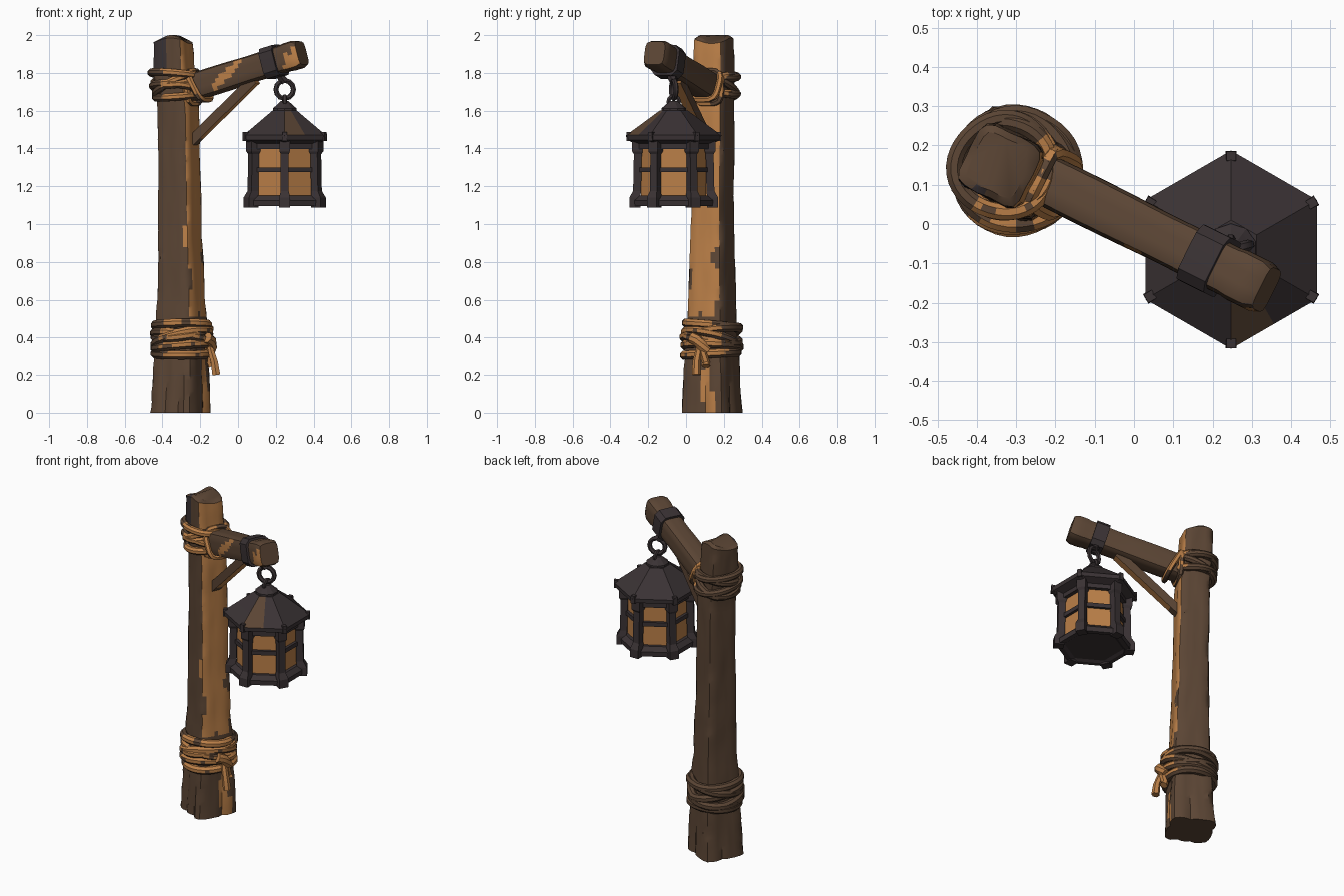
import bpy, bmesh, math, random
from mathutils import Vector, noise

if "Cube" in bpy.data.objects:
    bpy.data.objects.remove(bpy.data.objects["Cube"])
random.seed(4)

def material(name, rgb):
    m = bpy.data.materials.new(name)
    m.diffuse_color = (*rgb, 1)
    m.use_nodes = True
    m.node_tree.nodes["Principled BSDF"].inputs["Base Color"].default_value = m.diffuse_color
    return m

WOOD = material("brown_wood", (0.105, 0.060, 0.035))
GLOW = material("amber_glow", (0.50, 0.215, 0.065))
IRON = material("dark_iron", (0.042, 0.032, 0.034))
MATS = [WOOD, GLOW, IRON]
U = Vector((0.89, -0.456, 0))      # beam direction seen from above
V = Vector((0.456, 0.89, 0))
Z = Vector((0, 0, 1))

def loft(name, rings, color=0, closed=False, smooth=True):
    """Skin a list of point rings; color is an index or a rule(center, normal)."""
    bm = bmesh.new()
    vs = [[bm.verts.new(p) for p in r] for r in rings]
    n = len(rings[0])
    for i in range(len(vs) if closed else len(vs) - 1):
        a, b = vs[i], vs[(i + 1) % len(vs)]
        for j in range(n):
            bm.faces.new((a[j], a[(j + 1) % n], b[(j + 1) % n], b[j]))
    if not closed:
        bm.faces.new(vs[0])
        bm.faces.new(vs[-1])
    bmesh.ops.recalc_face_normals(bm, faces=bm.faces)
    bm.normal_update()
    for f in bm.faces:
        f.material_index = color(f.calc_center_median(), f.normal) if callable(color) else color
    me = bpy.data.meshes.new(name)
    bm.to_mesh(me)
    bm.free()
    for m in MATS:
        me.materials.append(m)
    ob = bpy.data.objects.new(name, me)
    bpy.context.collection.objects.link(ob)
    if smooth:
        bpy.context.view_layer.objects.active = ob
        bpy.ops.object.select_all(action='DESELECT')
        ob.select_set(True)
        bpy.ops.object.shade_smooth_by_angle(angle=math.radians(35))
    return ob

def tube(name, path, radius, sides=8, color=0, closed=False, smooth=True, up=Z):
    n, rings = len(path), []
    for i, p in enumerate(path):
        a = path[(i - 1) % n] if closed else path[max(i - 1, 0)]
        b = path[(i + 1) % n] if closed else path[min(i + 1, n - 1)]
        t = (b - a).normalized()
        s = t.cross(up).normalized()
        w = s.cross(t)
        r = radius(i / (n - 1)) if callable(radius) else radius
        rings.append([p + r * (s * math.cos(k) + w * math.sin(k))
                      for k in (2 * math.pi * (j + .5) / sides for j in range(sides))])
    return loft(name, rings, color, closed, smooth)

def squircle(a, p=6):
    c, s = math.cos(a), math.sin(a)
    k = (abs(c) ** p + abs(s) ** p) ** (-1 / p)
    return c * k, s * k

# ---- post: rounded square turned to face along the beam ----
PROFILE = [(0, -.307, .137, .134), (.3, -.30, .135, .119), (.6, -.30, .137, .106),
           (1.0, -.306, .14, .095), (1.6, -.315, .145, .092), (1.8, -.335, .148, .091),
           (2.0, -.343, .15, .086)]

def post_at(z):
    for a, b in zip(PROFILE, PROFILE[1:]):
        if z <= b[0]:
            t = (z - a[0]) / (b[0] - a[0])
            return [a[k] + t * (b[k] - a[k]) for k in (1, 2, 3)]
    return PROFILE[-1][1:]

def post_color(c, n):
    nz = noise.noise(Vector((c.x * 9, c.y * 9, c.z * 3.5)))
    facing = n.dot(U)
    if c.z > 1.82 and c.x < -.385 and n.dot(V) < -.5:
        return 2
    limit = .62 if c.z > .88 else (.85 if c.z > .5 else 1.05)
    return 1 if facing > limit + .45 * nz and abs(n.z) < .5 else 0

rings = []
for i in range(72):
    z = i / 70 * 1.985 if i < 71 else 2.0
    cx, cy, h = post_at(z)
    chip = 1 if i < 71 else .8
    ring = []
    for j in range(32):
        a = 2 * math.pi * j / 32
        x, y = squircle(a)
        k = h * chip * (1 + .05 * noise.noise(Vector((x * 2, y * 2, z * 5))))
        if j % 8 == 4:                                   # chipped corners
            k *= 1 - .10 * max(0, noise.noise(Vector((j, 3, z * 9))))
        if z < .5 and j in (1, 7, 15, 23, 26):           # cracks at the foot
            k *= 1 - .10 * (1 - z / .5)
        zz = z
        if z > 1.9:                                      # uneven sawn top
            zz -= (z - 1.9) * .35 * (.5 + .5 * math.sin(a * 2 + 1))
        ring.append(Vector((cx, cy, zz)) + U * x * k + V * y * k)
    rings.append(ring)
loft("post", rings, post_color)

# ---- slanted beam ----
B0, B1 = Vector((-.31, .155, 1.70)), Vector((.338, -.167, 1.905))
BD = (B1 - B0).normalized()
BS = BD.cross(Z).normalized()       # towards the front
BU = BS.cross(BD)

def beam_x(x):
    return B0 + (B1 - B0) * ((x - B0.x) / (B1.x - B0.x))

def beam_color(c, n):
    if n.dot(BS) < .5:
        return 0
    d = (c - beam_x(c.x)).dot(BU)
    if -.14 < c.x < .01 and abs(d - (c.x + .07) * .6) < .026:
        return 1
    return 1 if c.x > .245 and d < .02 + .06 * noise.noise(c * 20) else 0

rings = []
for i in range(31):
    p = B0.lerp(B1, i / 30)
    k = .90 if i == 30 else 1 + .05 * noise.noise(p * 6) + (.05 if i > 26 else 0)
    ring = []
    for j in range(24):
        x, y = squircle(2 * math.pi * j / 24, 5)
        ring.append(p + BS * x * .065 * k + BU * y * .071 * k)
    rings.append(ring)
loft("beam", rings, beam_color)

# ---- diagonal brace ----
lo, hi = Vector((-.25, .115, 1.43)), Vector((.09, -.045, 1.765))
tube("brace", [lo.lerp(hi, t / 8) for t in range(9)], .036, 4,
     lambda c, n: 1 if n.dot(U) > .3 and noise.noise(c * 8) > -.25 else 0)

# ---- rope bindings ----
def rope_color(c, n):
    cx, cy, _ = post_at(c.z)
    a = math.degrees(math.atan2(c.y - cy, c.x - cx))
    nz = noise.noise(c * 16)
    return 1 if -125 + 30 * nz < a < 18 + 40 * nz and (n.z > -.45) and nz > -.32 else 0

def rope_loop(name, z, r, tilt, phase, thick):
    path = []
    for i in range(40):
        a = 2 * math.pi * i / 40
        zz = z + tilt * math.sin(a + phase)
        cx, cy, _ = post_at(zz)
        k = r * (1 + .03 * math.sin(3 * a + phase))
        path.append(Vector((cx + k * math.cos(a), cy + k * math.sin(a), zz)))
    tube(name, path, thick, 8, rope_color, True)

for i, (z, tilt, ph) in enumerate([(.315, .008, 0), (.355, .014, 2), (.40, .03, 4.0),
                                   (.425, .03, .8), (.465, .012, 3), (.39, .05, 2.4)]):
    rope_loop(f"lower_rope_{i}", z, .139 + .004 * (i % 2), tilt, ph, .025)
for i, (z, tilt, ph) in enumerate([(1.68, .012, 1), (1.715, .03, 3.6), (1.76, .025, .6),
                                   (1.79, .015, 4), (1.73, .06, 2.2)]):
    rope_loop(f"upper_rope_{i}", z, .115 + .005 * (i % 2), tilt, ph, .022)

# rope lashed around the beam root
for i, x in enumerate((-.235, -.205)):
    c = beam_x(x)
    path = []
    for k in range(24):
        px, py = squircle(2 * math.pi * k / 24, 4)
        path.append(c + BS * px * .077 + BU * py * .083 + BD * .02 * py * (1 - 2 * i))
    tube(f"beam_lashing_{i}", path, .017, 6, rope_color, True, up=BD)

# knot and hanging ends
tube("rope_knot", [Vector((-.165, .03, .40)), Vector((-.145, .06, .385)), Vector((-.14, .085, .355)),
                   Vector((-.15, .11, .33))], .03, 8, 1)
for i, (y, x, z) in enumerate(((.055, -.115, .20), (.105, -.135, .25))):
    path = [Vector((-.155, .075, .38)), Vector((-.14, (y + .075) / 2, .32)), Vector((x - .01, y, .27)),
            Vector((x, y, z))]
    tube(f"rope_end_{i}", path, lambda t: .016 + .008 * t, 6, 1, up=Vector((0, 1, 0)))

# ---- iron strap, link and ring ----
rings = []
for s, k in ((-.04, .9), (-.04, 1.13), (.04, 1.13), (.04, .9)):
    c = beam_x(.19) + BD * s
    rings.append([c + BS * x * .069 * k + BU * y * .074 * k
                  for x, y in (squircle(2 * math.pi * (j + .5) / 16, 6) for j in range(16))])
loft("beam_strap", rings, 2, smooth=False)
L = Vector((.247, -.065, 0))
tube("strap_hook", [Vector((.20, -.09, 1.81)), Vector((.225, -.075, 1.78)), L + Z * 1.755], .023, 6, 2,
     smooth=False, up=Vector((0, 1, 0)))

def link(name, z, r, ang, thick):
    d = Vector((math.cos(ang), math.sin(ang), 0))
    path = [L + Z * (z + r * math.sin(a)) + d * r * math.cos(a)
            for a in (2 * math.pi * k / 12 for k in range(12))]
    tube(name, path, thick, 6, 2, True, up=Vector((-d.y, d.x, 0)))

link("chain_ring", 1.712, .048, .25, .014)
link("roof_loop", 1.648, .028, 1.6, .012)

# ---- six-sided lantern ----
def hexagon(z, r, mid=False):
    pts = [L + Vector((r * math.cos(math.radians(a)), r * math.sin(math.radians(a)), z))
           for a in range(30, 390, 60)]
    if mid:
        pts = [q for i, p in enumerate(pts) for q in (p, (p + pts[(i + 1) % 6]) / 2)]
    return pts

def hex_part(name, prof, color=2, mid=False, closed=False):
    return loft(name, [hexagon(z, r, mid) for z, r in prof], color, closed, smooth=False)

def roof_color(c, n):          # one rusty half panel at the front
    a = math.degrees(math.atan2(c.y - L.y, c.x - L.x))
    return 0 if -90 < a < -60 and n.z > .2 and c.z > 1.48 else 2

hex_part("lantern_roof", [(1.425, .20), (1.445, .25), (1.47, .252), (1.53, .17), (1.60, .075)],
         roof_color, True)
tube("roof_cap", [L + Z * z for z in (1.585, 1.612, 1.625, 1.65)],
     lambda t: .066 if t < .5 else (.05 if t < .8 else .022), 10, 2, smooth=False, up=Vector((0, 1, 0)))
hex_part("lantern_glass", [(1.12, .172), (1.43, .172)], 1)
hex_part("lantern_base", [(1.105, .17), (1.095, .19), (1.095, .222), (1.125, .225), (1.15, .195), (1.15, .16)])
for name, z, h, r in (("middle_rail", 1.287, .013, .192), ("top_rail", 1.42, .022, .20)):
    hex_part(name, [(z - h, .16), (z - h, r), (z + h, r), (z + h, .16)], closed=True)

def corner_block(name, a, prof):
    d = Vector((math.cos(a), math.sin(a), 0))
    s = Vector((-d.y, d.x, 0))
    loft(name, [[L + Z * z + d * (r + w * i) + s * w * j
                 for i, j in ((-1, -1), (1, -1), (1, 1), (-1, 1))] for z, r, w in prof], 2, smooth=False)

for k in range(6):
    a = math.radians(30 + 60 * k)
    corner_block(f"corner_bar_{k}", a, [(1.088, .206, .029), (1.14, .206, .029), (1.175, .194, .021),
                 (1.37, .190, .021), (1.385, .192, .028), (1.44, .192, .028)])
    corner_block(f"roof_tip_{k}", a, [(1.44, .237, .014), (1.487, .238, .012)])
